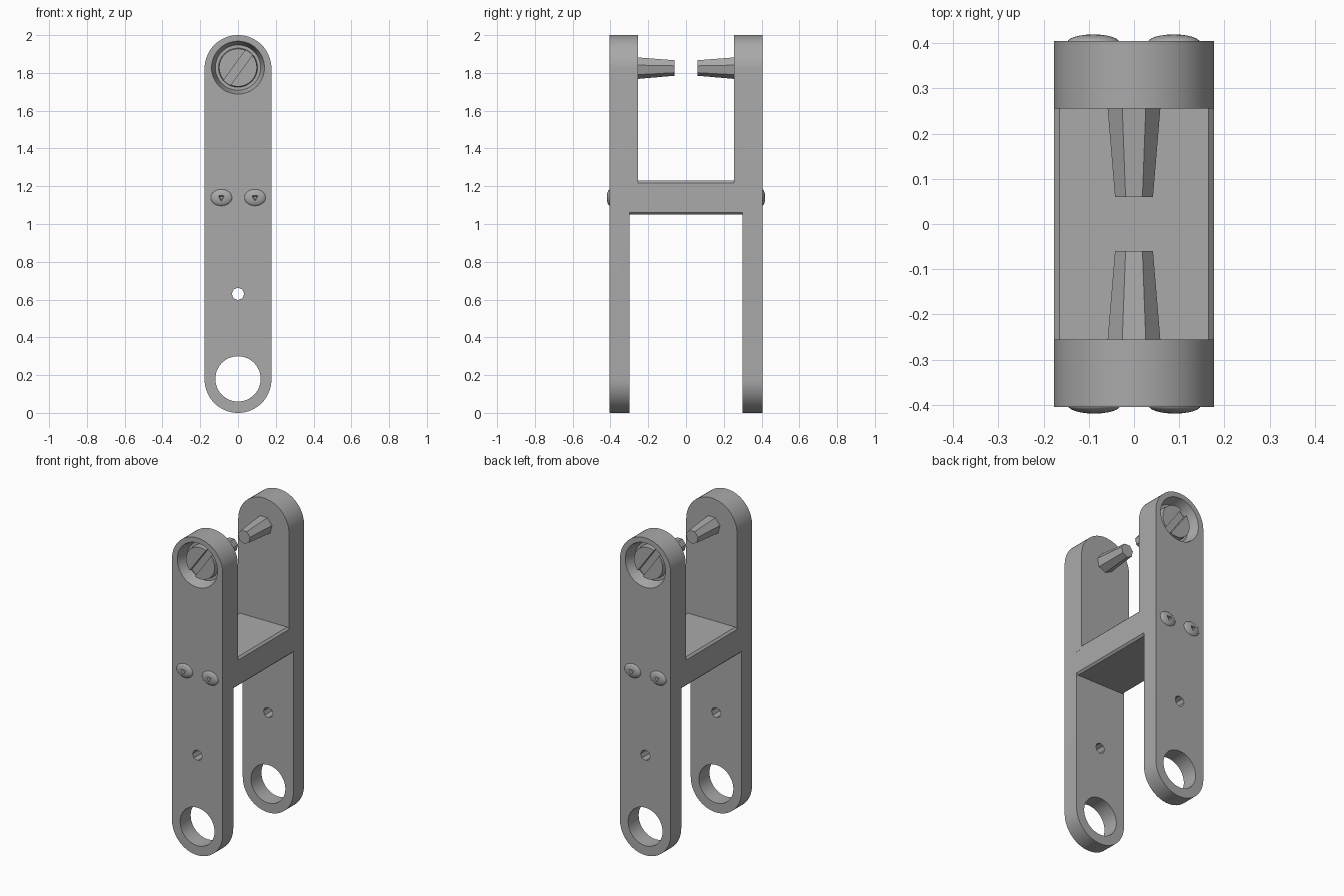
import bpy, bmesh, math
from mathutils import Matrix, Vector

if "Cube" in bpy.data.objects:
    bpy.data.objects.remove(bpy.data.objects["Cube"], do_unlink=True)

grey = bpy.data.materials.new("matte grey")
grey.use_nodes = True
COLOR = (0.4, 0.4, 0.4, 1)
grey.diffuse_color = COLOR
grey.node_tree.nodes["Principled BSDF"].inputs["Base Color"].default_value = COLOR

R = 0.177               # half width of the side arms
OUT, IN_TOP, IN_LOW = 0.405, 0.255, 0.30
PIN_Z = 1.828


def finish(name, bm):
    bmesh.ops.recalc_face_normals(bm, faces=bm.faces)
    me = bpy.data.meshes.new(name)
    bm.to_mesh(me)
    bm.free()
    me.materials.append(grey)
    ob = bpy.data.objects.new(name, me)
    bpy.context.collection.objects.link(ob)
    return ob


def box(name, center, size, tilt=0):
    bm = bmesh.new()
    m = Matrix.Translation(center) @ Matrix.Rotation(tilt, 4, 'Y') @ Matrix.Diagonal((*size, 1))
    bmesh.ops.create_cube(bm, size=1, matrix=m)
    return finish(name, bm)


def rod(name, x, z, y0, y1, r0, r1, sides):
    """Tapered round bar along y, radius r0 at y0 and r1 at y1."""
    bm = bmesh.new()
    m = Matrix.Translation((x, (y0 + y1) / 2, z)) @ Matrix.Rotation(-math.pi / 2, 4, 'X')
    bmesh.ops.create_cone(bm, cap_ends=True, segments=sides, radius1=r0, radius2=r1,
                          depth=y1 - y0, matrix=m)
    return finish(name, bm)


def cut(ob, cutter):
    mod = ob.modifiers.new("cut", 'BOOLEAN')
    mod.operation = 'DIFFERENCE'
    mod.solver = 'EXACT'
    mod.object = cutter
    bpy.context.view_layer.objects.active = ob
    bpy.ops.object.modifier_apply(modifier=mod.name)
    bpy.data.objects.remove(cutter, do_unlink=True)


def smooth(ob):
    bpy.ops.object.select_all(action='DESELECT')
    ob.select_set(True)
    bpy.context.view_layer.objects.active = ob
    bpy.ops.object.shade_smooth_by_angle(angle=math.radians(30))


def arm(name):
    """Round-ended arm on the +y side."""
    bm = bmesh.new()
    n = 32
    pts = []
    for z, start in ((2 - R, 0), (R, math.pi)):
        for i in range(n + 1):
            a = start + math.pi * i / n
            pts.append(bm.verts.new((R * math.cos(a), IN_TOP, z + R * math.sin(a))))
    face = bm.faces.new(pts)
    ext = bmesh.ops.extrude_face_region(bm, geom=[face])
    verts = [v for v in ext["geom"] if isinstance(v, bmesh.types.BMVert)]
    bmesh.ops.translate(bm, vec=(0, OUT - IN_TOP, 0), verts=verts)
    ob = finish(name, bm)
    # thinner lower half, pivot hole, small hole and screw recess
    cut(ob, box("cutter", (0, IN_LOW - 0.1, 0.55), (1, 0.2, 1.3)))
    cut(ob, rod("cutter", 0, 0.18, 0.2, 0.5, 0.12, 0.12, 48))
    cut(ob, rod("cutter", 0, 0.63, 0.2, 0.5, 0.033, 0.033, 8))
    cut(ob, rod("cutter", 0, PIN_Z, 0.335, OUT + 0.01, 0.12, 0.143, 48))
    return ob


def dimple_bump(name, x):
    bm = bmesh.new()
    m = Matrix.Translation((x, OUT - 0.004, 1.14)) @ Matrix.Diagonal((0.058, 0.018, 0.045, 1))
    bmesh.ops.create_uvsphere(bm, u_segments=24, v_segments=16, radius=1, matrix=m)
    ob = finish(name, bm)
    cut(ob, rod("cutter", x, 1.14, OUT + 0.002, OUT + 0.03, 0.012, 0.03, 3))
    return ob


for side, turn in (("back", 0), ("front", math.pi)):
    head = rod(side + "_screw_head", 0, PIN_Z, 0.32, 0.375, 0.105, 0.1, 32)
    cut(head, box("cutter", (0, 0.375, PIN_Z), (0.4, 0.05, 0.045), math.radians(54)))
    parts = [
        arm(side + "_arm"),
        head,
        rod(side + "_pin", 0, PIN_Z, 0.06, 0.27, 0.043, 0.061, 7),
        dimple_bump(side + "_bump_a", -0.09),
        dimple_bump(side + "_bump_b", 0.088),
    ]
    for ob in parts:
        ob.data.transform(Matrix.Rotation(turn, 4, 'Z'))
        if not ob.name.endswith("pin"):
            smooth(ob)

# bridge between the arms, long edges slightly chamfered
bridge = box("bridge", (0, 0, 1.14), (2 * R - 0.001, 2 * IN_LOW + 0.004, 0.18))
bm = bmesh.new()
bm.from_mesh(bridge.data)
edges = [e for e in bm.edges
         if abs((e.verts[0].co - e.verts[1].co).normalized().dot(Vector((0, 1, 0)))) > 0.9]
bmesh.ops.bevel(bm, geom=edges, offset=0.012, segments=1, affect='EDGES')
bm.to_mesh(bridge.data)
bm.free()
